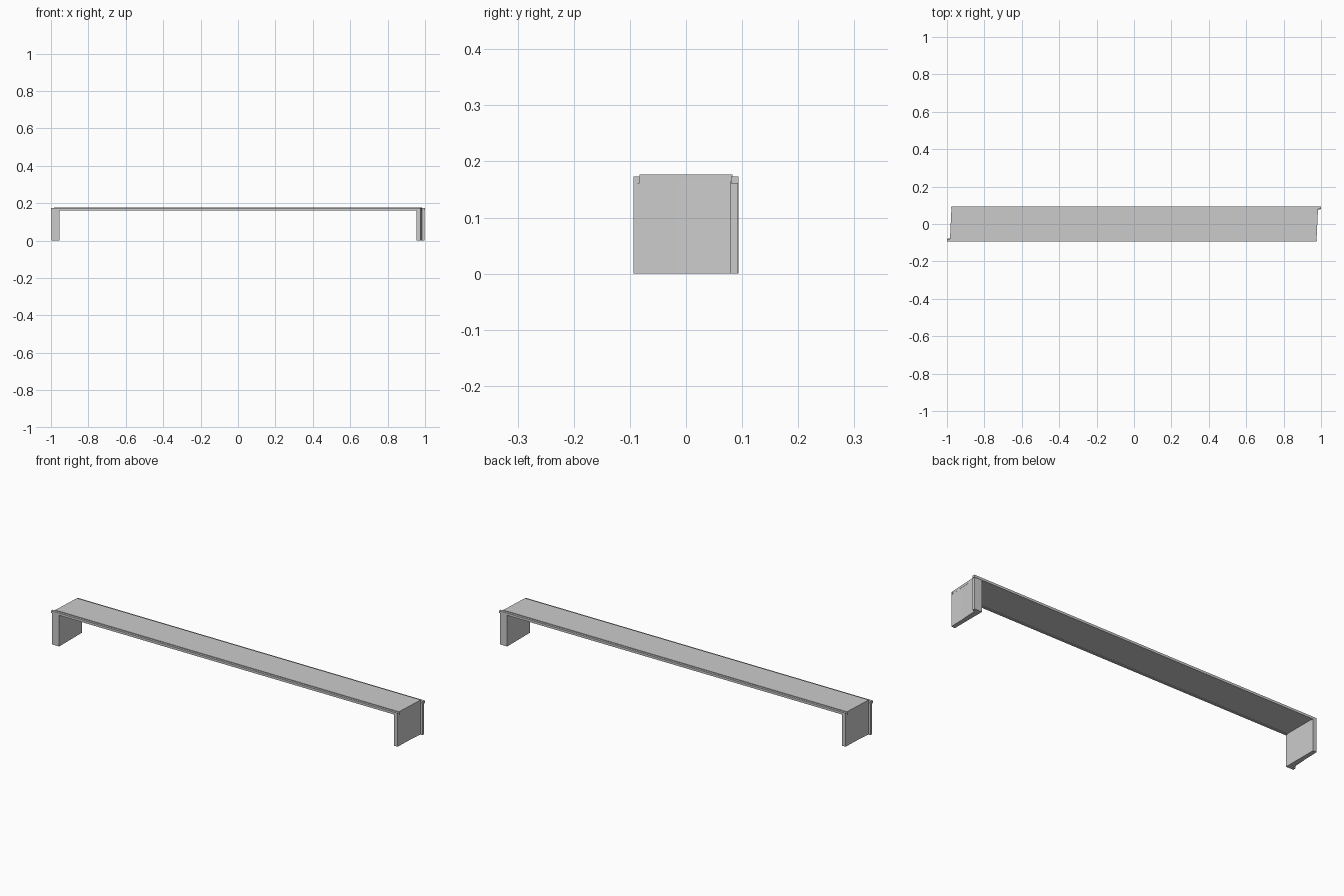
import bpy, bmesh

if "Cube" in bpy.data.objects:
    bpy.data.objects.remove(bpy.data.objects["Cube"])


def prism(name, outline, z0, z1):
    """Extrude a plan outline (x, y) from z0 to z1."""
    bm = bmesh.new()
    face = bm.faces.new([bm.verts.new((x, y, z0)) for x, y in outline])
    top = bmesh.ops.extrude_face_region(bm, geom=[face])["geom"]
    for v in top:
        if isinstance(v, bmesh.types.BMVert):
            v.co.z = z1
    bmesh.ops.recalc_face_normals(bm, faces=bm.faces)
    mesh = bpy.data.meshes.new(name)
    bm.to_mesh(mesh)
    bm.free()
    obj = bpy.data.objects.new(name, mesh)
    bpy.context.collection.objects.link(obj)
    return obj


# Half plans; every part repeats by a half turn about z
def half_turn(points):
    return [(-x, -y) for x, y in points]


# Deck slab with slightly tapered ends
deck_end = [(0.976, -0.083), (0.984, 0.083)]
prism("deck", deck_end + half_turn(deck_end), 0.164, 0.1765)

# Leg plates with a narrow outward flange along one edge
leg = [(0.955, -0.094), (0.976, -0.094), (0.978, -0.02), (0.983, 0.06),
       (0.985, 0.078), (0.997, 0.078), (0.997, 0.0925), (0.955, 0.0925)]
# Edge rails, one step below the deck, hooked over the flange
rail = [(-0.980, 0.083), (0.984, 0.083), (0.984, 0.080), (1.0, 0.080),
        (1.0, 0.094), (-0.976, 0.094)]

for side, turn in (("right", lambda p: p), ("left", half_turn)):
    prism(side + "_leg", turn(leg), 0.0, 0.164)
for side, turn in (("back", lambda p: p), ("front", half_turn)):
    prism(side + "_rail", turn(rail), 0.161, 0.173)
